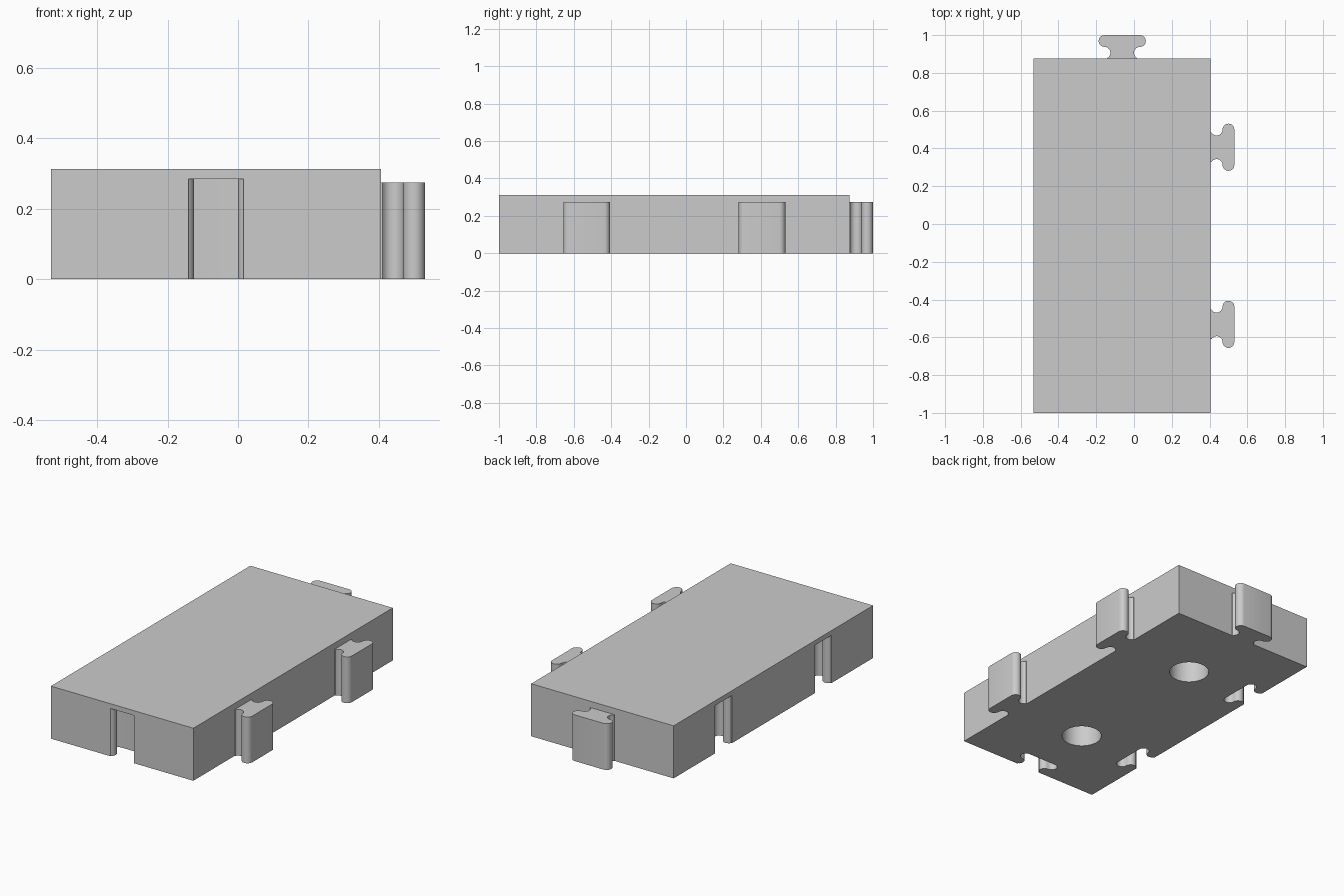
import bpy
import bmesh
from math import sin, cos, pi, radians
from mathutils import Matrix, Vector

cube = bpy.data.objects.get("Cube")
if cube:
    bpy.data.objects.remove(cube)

grey = bpy.data.materials.new("plain grey")
grey.use_nodes = True
colour = (0.6, 0.6, 0.6, 1)
grey.diffuse_color = colour
grey.node_tree.nodes["Principled BSDF"].inputs["Base Color"].default_value = colour

UNIT = 0.0625            # all sizes step in this unit
R = UNIT / 2
LEFT, RIGHT, FRONT, BACK = -8.5 * UNIT, 6.5 * UNIT, -1.0, 14 * UNIT
MID_X = -UNIT
ROWS = (-8.5 * UNIT, 6.5 * UNIT)
HEIGHT, TAB_HEIGHT, SLOT_HEIGHT = 0.3125, 0.275, 0.284


def arc(cx, cy, start, end, steps=10):
    return [(cx + R * cos(radians(start + (end - start) * i / steps)),
             cy + R * sin(radians(start + (end - start) * i / steps)))
            for i in range(steps + 1)]


def connector_outline(root):
    """T-shaped outline pointing along +y, with its root at y = root."""
    half = [(2.5 * R, root)]
    half += arc(3 * R, R, 240, 90)       # hollow neck
    half += arc(3 * R, 3 * R, -90, 90)[1:]  # rounded head end
    return half + [(-x, y) for x, y in reversed(half)]


def prism(name, outline, z0, z1, place=Matrix()):
    bm = bmesh.new()
    face = bm.faces.new([bm.verts.new((x, y, z0)) for x, y in outline])
    top = bmesh.ops.extrude_face_region(bm, geom=[face])["geom"]
    bmesh.ops.translate(bm, vec=(0, 0, z1 - z0),
                        verts=[v for v in top if isinstance(v, bmesh.types.BMVert)])
    bm.transform(place)
    bmesh.ops.recalc_face_normals(bm, faces=bm.faces)
    mesh = bpy.data.meshes.new(name)
    bm.to_mesh(mesh)
    bm.free()
    mesh.materials.append(grey)
    obj = bpy.data.objects.new(name, mesh)
    bpy.context.collection.objects.link(obj)
    return obj


def at(x, y, turn=0):
    return Matrix.Translation(Vector((x, y, 0))) @ Matrix.Rotation(turn, 4, "Z")


# Main slab
slab = prism("slab", [(LEFT, FRONT), (RIGHT, FRONT), (RIGHT, BACK), (LEFT, BACK)], 0, HEIGHT)

# Tabs on the back and one long side
tab = connector_outline(0)
parts = [slab, prism("back_tab", tab, 0, TAB_HEIGHT, at(MID_X, BACK))]
for i, y in enumerate(ROWS):
    parts.append(prism(f"side_tab_{i + 1}", tab, 0, TAB_HEIGHT, at(RIGHT, y, -pi / 2)))

# Matching slots opposite the tabs, and round sockets underneath
slot = connector_outline(-R)
circle = [(0.11 * cos(a * pi / 32), 0.11 * sin(a * pi / 32)) for a in range(64)]
cutters = [prism("front_slot_cutter", slot, -0.1, SLOT_HEIGHT, at(MID_X, FRONT))]
for i, y in enumerate(ROWS):
    cutters.append(prism(f"side_slot_cutter_{i + 1}", slot, -0.1, SLOT_HEIGHT, at(LEFT, y, -pi / 2)))
    cutters.append(prism(f"socket_cutter_{i + 1}", circle, -0.1, SLOT_HEIGHT, at(MID_X, y)))

bpy.ops.object.select_all(action="DESELECT")
bpy.context.view_layer.objects.active = slab
for cutter in cutters:
    mod = slab.modifiers.new(cutter.name, "BOOLEAN")
    mod.operation = "DIFFERENCE"
    mod.solver = "EXACT"
    mod.object = cutter
    bpy.ops.object.modifier_apply(modifier=mod.name)
for cutter in cutters:
    bpy.data.objects.remove(cutter)

# Smooth the rounded walls, keep the edges sharp
for part in parts:
    part.select_set(True)
bpy.ops.object.shade_smooth_by_angle(angle=radians(30))
